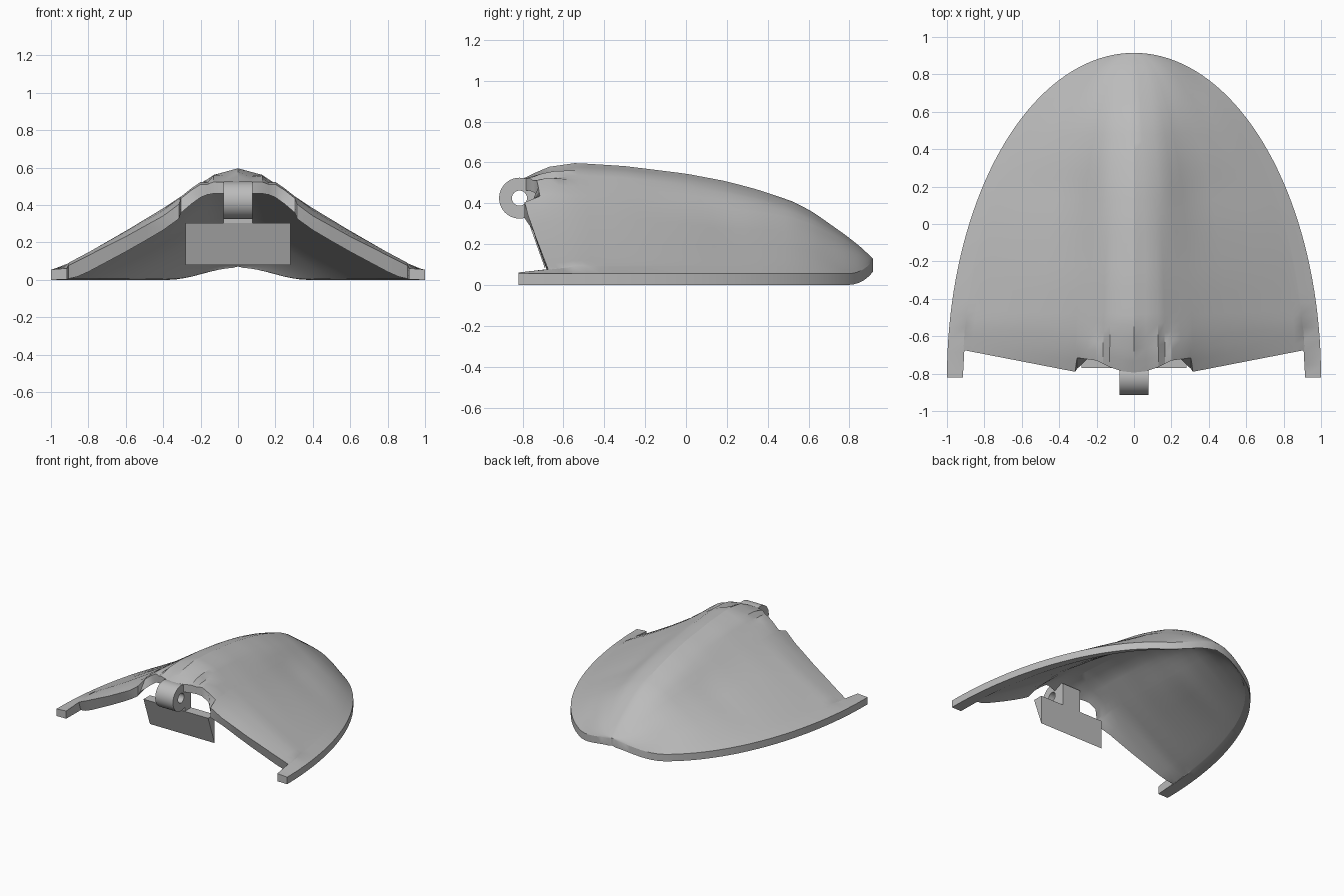
import bpy, bmesh, math

cube = bpy.data.objects.get("Cube")
if cube:
    bpy.data.objects.remove(cube)

grey = bpy.data.materials.new("plain_grey")
grey.use_nodes = True
colour = (0.5, 0.5, 0.5, 1)
grey.diffuse_color = colour
grey.node_tree.nodes["Principled BSDF"].inputs["Base Color"].default_value = colour


def finish(name, bm):
    """Turn a bmesh into a shaded object."""
    bmesh.ops.recalc_face_normals(bm, faces=bm.faces)
    mesh = bpy.data.meshes.new(name)
    bm.to_mesh(mesh)
    bm.free()
    mesh.materials.append(grey)
    obj = bpy.data.objects.new(name, mesh)
    bpy.context.collection.objects.link(obj)
    bpy.ops.object.select_all(action='DESELECT')
    obj.select_set(True)
    bpy.context.view_layer.objects.active = obj
    bpy.ops.object.shade_smooth_by_angle(angle=math.radians(25))
    return obj


def clamp(v):
    return max(0.0, min(1.0, v))


def interp(keys, t):
    """Straight-line lookup in a list of (position, value) pairs."""
    for (a, va), (b, vb) in zip(keys, keys[1:]):
        if t <= b:
            return va + (vb - va) * clamp((t - a) / (b - a))
    return keys[-1][1]


# Shell profiles: ridge height along y, then cross-sections and front edge
RIDGE = [(-.81, .515), (-.68, .577), (-.54, .597), (-.3, .582), (0, .545),
         (.2, .507), (.35, .467), (.52, .41), (.62, .358), (.78, .245),
         (.85, .19), (.915, .13)]
ARCH = [(0, 1), (.08, .99), (.15, .97), (.2, .935), (.26, .85), (.315, .745),
        (.4, .6), (.6, .345), (.8, .125), (.907, .015), (1, 0)]
BODY = [(0, 1), (.13, .935), (.25, .79), (.4, .61), (.6, .39), (.8, .18),
        (.91, .07), (1, 0)]
WAIST = [(0, 1), (.1, .955), (.2, .865), (.4, .585), (.6, .385), (.8, .195),
         (1, 0)]
DOME = [(0, 1), (.25, .86), (.5, .65), (.75, .35), (1, 0)]
FRONT = [(0, -.795), (.08, -.785), (.13, -.765), (.2, -.73), (.305, -.715),
         (.315, -.79), (.907, -.675), (.915, -.82), (1, -.82)]
COLUMNS = [0, .065, .13, .165, .2, .25, .305, .315, .4, .5, .6, .7, .8, .86,
           .907, .915, 1]
START, LENGTH, ROWS = -.82, 1.735, 40
# Cross-sections in order from the hinge to the rear tip
STATIONS = [(-.79, ARCH), (-.54, BODY), (-.3, BODY), (.2, WAIST), (.85, DOME),
            (.92, DOME)]


def section(s, y):
    """Relative height across the shell, blended between stations."""
    height = interp([(at, interp(keys, s)) for at, keys in STATIONS], y)
    # shallow pleats fan out behind the hinge
    if s in (.065, .165):
        height -= .035 * math.sin(math.pi * clamp((y + .79) / .25))
    return height


def shell_point(angle, side, outer):
    s = abs(side)
    row = START + LENGTH * math.sin(angle)
    fade = clamp(1 - (row - START) / .4)
    y = row + (interp(FRONT, s) - START) * fade
    x = math.cos(angle) * side
    # the rim lifts in a soft wave at the rear
    base = 0.0
    if abs(x) < .38:
        base = .065 * math.cos(math.pi * x / .76) ** 2 * clamp(y / .5)
    ridge = interp(RIDGE, y)
    if outer:
        rim = base + .055
        return x, y, rim + max(0, ridge - rim) * section(s, y)
    z = base + max(0, ridge - .06 - base) * section(min(1, s / .93), y)
    # the sloping front edge is cut square to the side
    if .32 < s < .91:
        y += .025 * fade
    # foot of the arch reaches forward under the hinge
    elif .28 < s < .31:
        y -= .06 * fade
    return x, y, z


def build_shell():
    bm = bmesh.new()
    sides = [-c for c in reversed(COLUMNS[1:])] + COLUMNS
    angles = [math.radians(88.5) * i / ROWS for i in range(ROWS + 1)]
    skins = []
    for outer in (True, False):
        grid = [[bm.verts.new(shell_point(a, s, outer)) for s in sides]
                for a in angles]
        for r0, r1 in zip(grid, grid[1:]):
            for i in range(len(sides) - 1):
                bm.faces.new((r0[i], r0[i + 1], r1[i + 1], r1[i]))
        loop = (grid[0] + [r[-1] for r in grid[1:]] + grid[-1][-2::-1]
                + [r[0] for r in grid[-2:0:-1]])
        skins.append(loop)
    # wall joining the two skins
    top, low = skins
    for i in range(len(top)):
        j = (i + 1) % len(top)
        bm.faces.new((top[i], low[i], low[j], top[j]))
    finish("shell", bm)


def prism(name, profile, half_width):
    """Extrude a y-z outline across x."""
    bm = bmesh.new()
    face = bm.faces.new([bm.verts.new((-half_width, y, z)) for y, z in profile])
    moved = bmesh.ops.extrude_face_region(bm, geom=[face])["geom"]
    verts = [v for v in moved if isinstance(v, bmesh.types.BMVert)]
    bmesh.ops.translate(bm, verts=verts, vec=(2 * half_width, 0, 0))
    return finish(name, bm)


def build_barrel(sides=40):
    """Hinge tube lying along x."""
    bm = bmesh.new()
    section_points = [(-.077, .1), (.077, .1), (.077, .037), (-.077, .037)]
    rings = []
    for i in range(sides):
        a = math.tau * i / sides
        rings.append([bm.verts.new((x, -.815 + r * math.cos(a),
                                    .425 + r * math.sin(a)))
                      for x, r in section_points])
    for i in range(sides):
        a, b = rings[i], rings[(i + 1) % sides]
        for k in range(4):
            m = (k + 1) % 4
            bm.faces.new((a[k], a[m], b[m], b[k]))
    finish("hinge_barrel", bm)


build_shell()
build_barrel()
# lug behind the barrel, and the wedge plate hanging under it
prism("hinge_lug", [(-.765, .3), (-.69, .3), (-.69, .48), (-.72, .5),
                    (-.765, .5)], .077)
prism("wedge_plate", [(-.77, .305), (-.69, .305), (-.69, .08)], .28)
